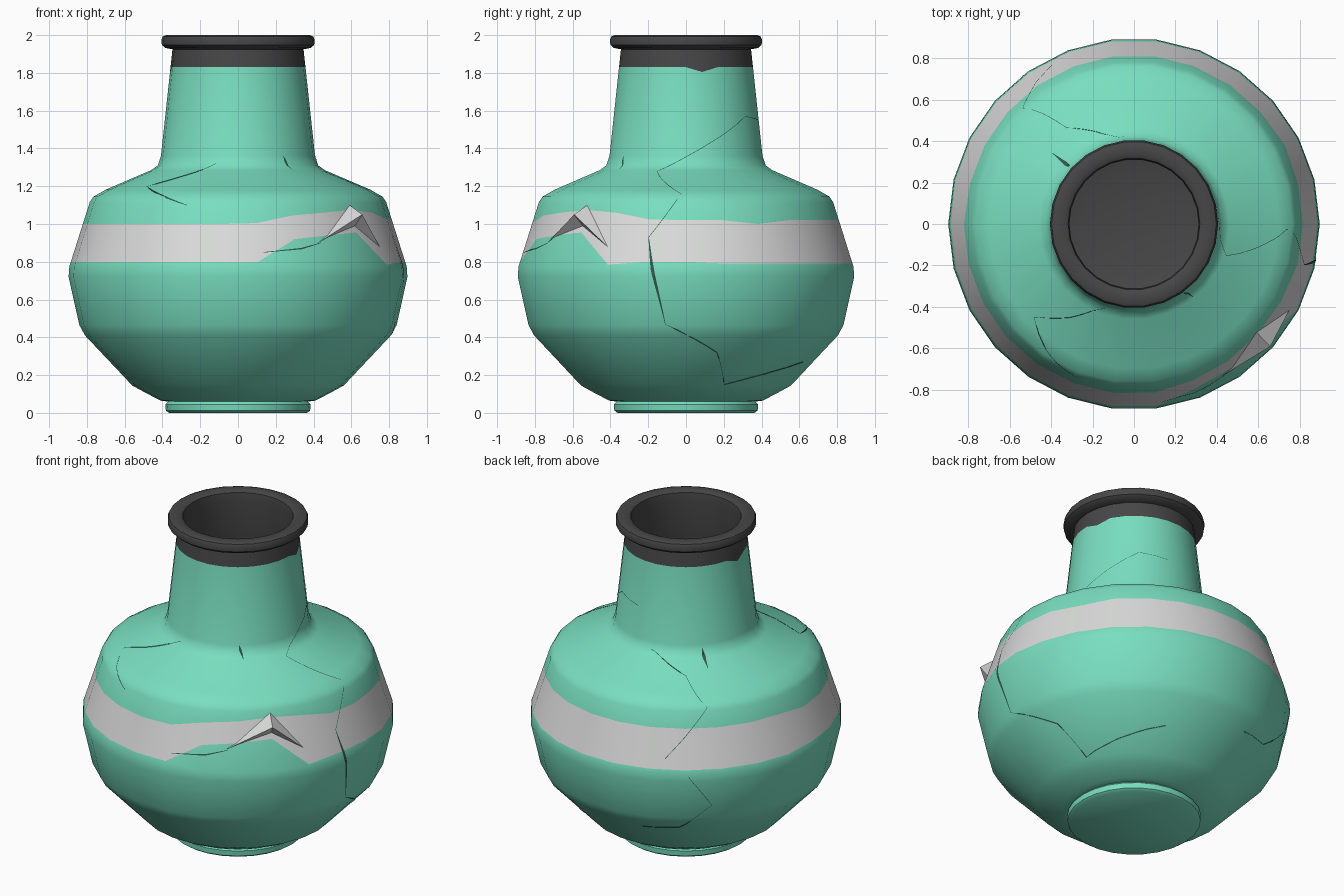
import bpy
import bmesh
from math import sin, cos, pi, radians, degrees
from mathutils import Vector

if "Cube" in bpy.data.objects:
    bpy.data.objects.remove(bpy.data.objects["Cube"])

N = 26                      # sides of the vase
STEP = 2 * pi / N


def material(name, rgb):
    m = bpy.data.materials.new(name)
    m.diffuse_color = (*rgb, 1)
    m.use_nodes = True
    m.node_tree.nodes["Principled BSDF"].inputs["Base Color"].default_value = m.diffuse_color
    return m


GREEN = material("mint green glaze", (0.19, 0.73, 0.52))
WHITE = material("pale grey band", (0.70, 0.71, 0.70))
DARK = material("charcoal", (0.062, 0.062, 0.062))
CRACK = material("dark crack green", (0.03, 0.10, 0.075))

# Outer profile (radius, height); names mark the hand-painted colour borders
FOOT = [(0.365, 0.0), (0.382, 0.012), (0.385, 0.045), (0.37, 0.06)]
BODY = [(0.41, 0.065), (0.50, 0.112), (0.56, 0.145), (0.81, 0.41), (0.84, 0.465),
        (0.897, 0.72), (0.893, 0.775)]
SHOULDER = [(0.785, 1.115), (0.765, 1.145), (0.70, 1.182), (0.46, 1.285),
            (0.425, 1.31), (0.408, 1.36)]
LIP = [(0.347, 1.925), (0.385, 1.932), (0.403, 1.948), (0.406, 1.975),
       (0.398, 1.993), (0.38, 2.0), (0.335, 2.0), (0.318, 1.99)]
INSIDE = [(0.312, 1.94), (0.37, 1.36), (0.42, 1.27), (0.73, 1.12), (0.85, 0.75),
          (0.79, 0.46), (0.52, 0.17), (0.25, 0.09)]
OUTER = FOOT + BODY + SHOULDER + LIP[:1]


def radius_at(z):
    for (r0, z0), (r1, z1) in zip(OUTER, OUTER[1:]):
        if z0 <= z <= z1:
            return r0 + (r1 - r0) * (z - z0) / (z1 - z0)
    return OUTER[-1][0]


def place(a, r, z):
    """a is measured from the front towards the right side."""
    return Vector((r * sin(a), -r * cos(a), z))


def surface(deg, z, lift=0.0):
    a = radians(deg)
    off = (a - pi / 2) % STEP - STEP / 2
    r = radius_at(z) * cos(STEP / 2) / cos(off)
    return place(a, r + lift, z)


# Wobbly borders: column -> height (column 0 is the right side, going to the front)
LOW = {2: 0.785, 3: 0.955, 4: 0.94, 5: 0.92, 6: 0.80}
HIGH = {0: 1.02, 1: 1.025, 2: 1.06, 3: 1.075, 4: 1.06, 5: 1.045, 6: 1.005,
        25: 1.02, 24: 1.0}
COLLAR = {13: 1.80, 25: 1.805}


def low(k): return LOW.get(k, 0.80 if k < 14 else 0.79)
def high(k): return HIGH.get(k, 1.0 if k < 14 else 1.02)
def collar(k): return COLLAR.get(k, 1.83)


def finish(name, bm, mats, smooth=None):
    me = bpy.data.meshes.new(name)
    bm.to_mesh(me)
    bm.free()
    for m in mats:
        me.materials.append(m)
    ob = bpy.data.objects.new(name, me)
    bpy.context.collection.objects.link(ob)
    if smooth:
        bpy.ops.object.select_all(action='DESELECT')
        ob.select_set(True)
        bpy.context.view_layer.objects.active = ob
        bpy.ops.object.shade_smooth_by_angle(angle=radians(smooth))
    return ob


# Vase: lathed rings, coloured by ring
rows = FOOT + BODY + [low, high] + SHOULDER + [collar] + LIP + INSIDE
i_low, i_high, i_col = rows.index(low), rows.index(high), rows.index(collar)
bm = bmesh.new()
rings = []
for row in rows:
    ring = []
    for k in range(N):
        r, z = (radius_at(row(k)), row(k)) if callable(row) else row
        ring.append(bm.verts.new(place(pi / 2 - k * STEP, r, z)))
    rings.append(ring)
for i, (lo, hi) in enumerate(zip(rings, rings[1:])):
    for k in range(N):
        n = (k + 1) % N
        f = bm.faces.new((lo[k], lo[n], hi[n], hi[k]))
        f.material_index = 1 if i_low <= i < i_high else 2 if i >= i_col else 0
bm.faces.new(rings[0][::-1])
bm.faces.new(rings[-1]).material_index = 2
bmesh.ops.recalc_face_normals(bm, faces=bm.faces)
finish("vase_body", bm, [GREEN, WHITE, DARK], 40)

# Raised shard that sticks out of the band at the front right
bm = bmesh.new()
left, right = surface(30, 0.90), surface(61, 0.88)
tip = place(radians(48), 0.885, 1.05)
top, under = surface(48.5, 1.10), surface(48.5, 0.99)
v = [bm.verts.new(p) for p in (left, right, tip, top, under)]
for tri in ((0, 2, 3), (2, 1, 3), (0, 4, 2), (4, 1, 2)):
    bm.faces.new([v[i] for i in tri])
bmesh.ops.recalc_face_normals(bm, faces=bm.faces)
finish("raised_shard", bm, [WHITE])


# Cracks: thin tapered strips lying on the surface (degrees, height, width)
def crack(name, pts):
    bm = bmesh.new()
    path = []
    for p, q in zip(pts, pts[1:]):
        n = max(4, int(abs(q[0] - p[0]) / 3), int(abs(q[1] - p[1]) / 0.03))
        path += [[a + (b - a) * t / n for a, b in zip(p, q)] for t in range(n)]
    path.append(list(pts[-1]))
    pos = [surface(a, z, 0.003) for a, z, w in path]
    last = None
    for i, (a, z, w) in enumerate(path):
        along = pos[min(i + 1, len(pos) - 1)] - pos[max(i - 1, 0)]
        out = place(radians(a), 1, 0)
        side = along.cross(out + Vector((0, 0, 0.3))).normalized() * w / 2
        pair = [bm.verts.new(pos[i] + side), bm.verts.new(pos[i] - side)]
        if last:
            bm.faces.new((last[0], pair[0], pair[1], last[1]))
        last = pair
    bm.normal_update()
    for f in bm.faces:
        c = f.calc_center_median()
        if f.normal.dot(Vector((c.x, c.y, 0.1))) < 0:
            f.normal_flip()
    finish(name, bm, [CRACK])


T = 0.003
crack("crack_right", [(170, 1.55, T), (144, 1.57, T), (71, 1.28, T), (88, 1.16, T),
                      (76.5, 0.93, T), (78.5, 0.76, 0.018), (82.5, 0.47, T),
                      (103, 0.32, T), (111, 0.15, T), (156, 0.27, T)])
crack("crack_front_left", [(-16, 1.32, T), (-47, 1.20, T), (-32, 1.15, 0.01), (-20, 1.10, T)])
crack("crack_band", [(9, 0.85, T), (23, 0.87, 0.008), (31, 0.90, T)])
crack("crack_neck_foot", [(36, 1.36, T), (37, 1.33, 0.015), (39, 1.29, T)])
crack("crack_back_left_notch", [(-131, 1.26, T), (-131.5, 1.30, 0.02), (-132, 1.34, T)])
crack("crack_back_left_shoulder", [(-173, 1.32, T), (-145, 1.24, T), (-136, 1.13, T),
                                   (-153, 0.85, T)])
crack("crack_back_left_low", [(-144, 0.75, T), (-135, 0.55, T), (-148, 0.38, T),
                              (-164, 0.36, T)])
